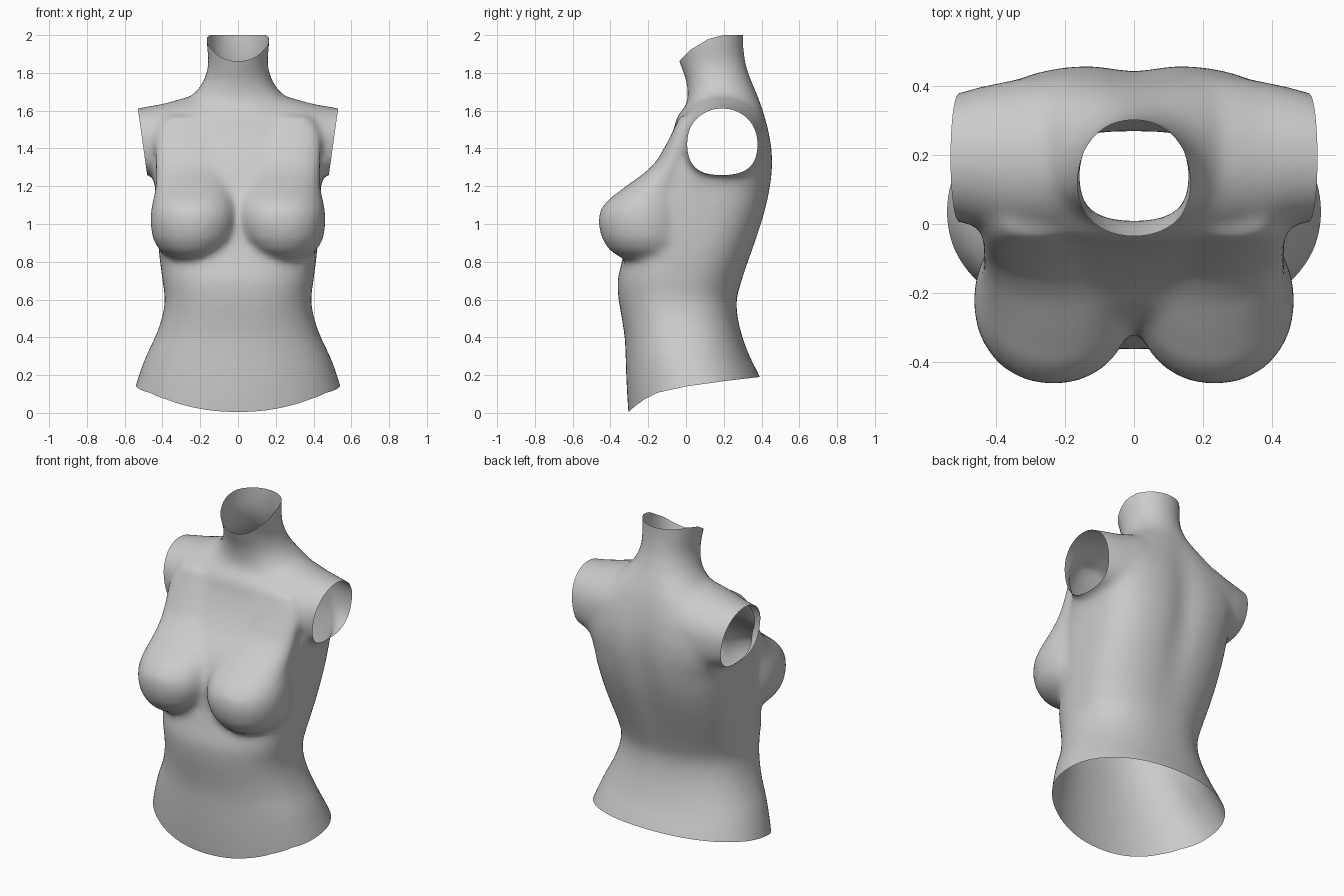
import bpy, bmesh
from math import cos, sin, pi, exp, copysign
from mathutils import Vector

if "Cube" in bpy.data.objects:
    bpy.data.objects.remove(bpy.data.objects["Cube"], do_unlink=True)

SIDES = 48


def lerp_table(table, t):
    """Piecewise linear lookup in (position, value) pairs."""
    for (a, va), (b, vb) in zip(table, table[1:]):
        if t <= b:
            return va + (vb - va) * (t - a) / (b - a)
    return table[-1][1]


def refine(rows, steps=4):
    """Add smooth in-between rows."""
    rows = [Vector(r) for r in rows]
    padded = [rows[0]] + rows + [rows[-1]]
    result = []
    for a, b, c, d in zip(padded, padded[1:], padded[2:], padded[3:]):
        for k in range(steps):
            t = k / steps
            mix = b + (c - a) * t / 2 + (a - b * 2.5 + c * 2 - d / 2) * t ** 2
            result.append(mix + (b * 3 - c * 3 + d - a) * t ** 3 / 2)
    return result + [rows[-1]]


def super_ellipse(angle, power):
    c, s = cos(angle), sin(angle)
    return (copysign(abs(c) ** (2 / power), c), copysign(abs(s) ** (2 / power), s))


def outline(first, second):
    """Unit ring whose two halves have their own squareness."""
    return [super_ellipse(2 * pi * i / SIDES, first if i < SIDES / 2 else second)
            for i in range(SIDES)]


def loft(bm, rings):
    """Skin closed rings of points and cap both ends."""
    loops = [[bm.verts.new(p) for p in ring] for ring in rings]
    faces = [bm.faces.new(loops[0]), bm.faces.new(loops[-1])]
    for low, high in zip(loops, loops[1:]):
        for i in range(SIDES):
            j = (i + 1) % SIDES
            faces.append(bm.faces.new((low[i], low[j], high[j], high[i])))
    bmesh.ops.recalc_face_normals(bm, faces=faces)


def ring_z(z, centre, half, front, back, back_power, front_power):
    mid, depth = (front + back) / 2, (back - front) / 2
    return [(centre + half * u, mid + depth * v, z) for u, v in outline(back_power, front_power)]


def ring_x(x, front, back, low, high):
    """Shoulder section: round on top, flatter below."""
    return [(x, (front + back) / 2 + (back - front) / 2 * u,
             (low + high) / 2 + (high - low) / 2 * v) for u, v in outline(2, 2.7)]


bm = bmesh.new()

# Trunk and neck: height, half width, front, back
trunk = [
    (-.1, .6, -.29, .5), (0, .58, -.305, .47), (.1, .555, -.312, .43),
    (.2, .525, -.317, .387), (.3, .488, -.32, .337), (.4, .44, -.325, .3),
    (.5, .404, -.34, .275), (.6, .388, -.357, .27), (.7, .4, -.362, .297),
    (.8, .413, -.34, .332), (.9, .423, -.32, .368), (1, .43, -.312, .402),
    (1.1, .435, -.3, .43), (1.2, .44, -.255, .45), (1.3, .458, -.175, .46),
    (1.4, .462, -.112, .456), (1.5, .44, -.066, .438), (1.57, .37, -.046, .42),
    (1.62, .31, -.005, .405), (1.67, .255, .01, .385), (1.72, .207, .006, .364),
    (1.77, .178, -.003, .343), (1.85, .158, -.033, .317), (1.95, .165, -.065, .304),
    (2.1, .167, -.09, .304),
]
back_square = [(0, 2.1), (.3, 2.2), (.7, 2.5), (1.1, 3.1), (1.5, 3.1), (1.75, 2.1)]
front_square = [(0, 2.1), (.3, 2.15), (.6, 2.4), (1.2, 2.8), (1.5, 2.7), (1.7, 2.1)]
loft(bm, [ring_z(z, 0, half, front, back, lerp_table(back_square, z), lerp_table(front_square, z))
          for z, half, front, back in refine(trunk)])

# Shoulders: one bar across, mirrored about the middle
arm = [(0, -.04, .41, 1.22, 1.62), (.2, -.045, .435, 1.22, 1.69), (.3, -.045, .425, 1.22, 1.664),
       (.37, -.037, .412, 1.23, 1.643), (.45, -.008, .395, 1.25, 1.627),
       (.53, .012, .372, 1.275, 1.614), (.62, .016, .35, 1.285, 1.595)]
across = [(-x, *rest) for x, *rest in reversed(arm[1:])] + arm
loft(bm, [ring_x(*row) for row in across])

# Bust and chest muscle: height, centre, half width, front
bust = [
    (.805, .245, .06, -.29), (.82, .245, .12, -.345), (.86, .243, .173, -.405),
    (.92, .238, .213, -.445), (1, .233, .231, -.465), (1.07, .232, .23, -.458),
    (1.13, .23, .219, -.412), (1.2, .228, .208, -.318), (1.27, .235, .2, -.22),
    (1.33, .25, .19, -.158), (1.42, .265, .175, -.106), (1.5, .275, .15, -.066),
    (1.57, .28, .1, -.035),
]
for side in (-1, 1):
    loft(bm, [ring_z(z, side * centre, half, front, .02, 2.1, 2.1)
              for z, centre, half, front in bust])

mesh = bpy.data.meshes.new("torso_blend")
bm.to_mesh(mesh)
bm.free()
torso = bpy.data.objects.new("torso", mesh)
bpy.context.collection.objects.link(torso)

# Fuse the forms into one soft skin
fuse = torso.modifiers.new("fuse", "REMESH")
fuse.mode = "VOXEL"
fuse.voxel_size = .018
soften = torso.modifiers.new("soften", "SMOOTH")
soften.factor = .5
soften.iterations = 16
deps = bpy.context.evaluated_depsgraph_get()
skin = bpy.data.meshes.new_from_object(torso.evaluated_get(deps))
torso.modifiers.clear()
torso.data = skin
skin.name = "torso"
bpy.data.meshes.remove(mesh)

bm = bmesh.new()
bm.from_mesh(skin)

# Spine groove
for v in bm.verts:
    if v.co.y > .1:
        v.co.y -= .02 * exp(-(v.co.x / .09) ** 2 - ((v.co.z - 1.2) / .35) ** 2)


def cut(point, normal, above=-9, below=9):
    """Open the skin along a plane, within a height band."""
    point, normal = Vector(point), Vector(normal).normalized()
    faces = [f for f in bm.faces if above < f.calc_center_median().z < below]
    geom = list({v for f in faces for v in f.verts}) + list({e for f in faces for e in f.edges}) + faces
    bmesh.ops.bisect_plane(bm, geom=geom, dist=1e-6, plane_co=point, plane_no=normal)
    gone = [v for v in bm.verts if above < v.co.z < below and (v.co - point).dot(normal) > 1e-5]
    bmesh.ops.delete(bm, geom=gone, context="VERTS")


def curved_cut(table, direction, above, below):
    """Cut along a profile of height over depth."""
    for v in bm.verts:
        v.co.z -= lerp_table(table, v.co.y)
    cut((0, 0, 0), (0, 0, direction), above, below)
    for v in bm.verts:
        v.co.z += lerp_table(table, v.co.y)


# Arm, neck and hip openings
for side in (-1, 1):
    cut((side * .53, 0, 1.61), (side, 0, -.14), above=1.2)
curved_cut([(-.6, 1.4), (-.035, 1.862), (.02, 1.92), (.12, 1.98), (.2, 2), (.6, 2)], 1, -.5, 9)
curved_cut([(-.6, -.25), (-.31, 0), (-.27, .035), (-.22, .072), (-.15, .107), (0, .14),
            (.2, .168), (.39, .19), (.6, .21)], -1, -9, .5)

bm.to_mesh(skin)
bm.free()

# Plain grey finish
grey = bpy.data.materials.new("plain_grey")
grey.use_nodes = True
colour = (.6, .6, .6, 1)
grey.diffuse_color = colour
grey.node_tree.nodes["Principled BSDF"].inputs["Base Color"].default_value = colour
skin.materials.clear()
skin.materials.append(grey)
skin.shade_smooth()
